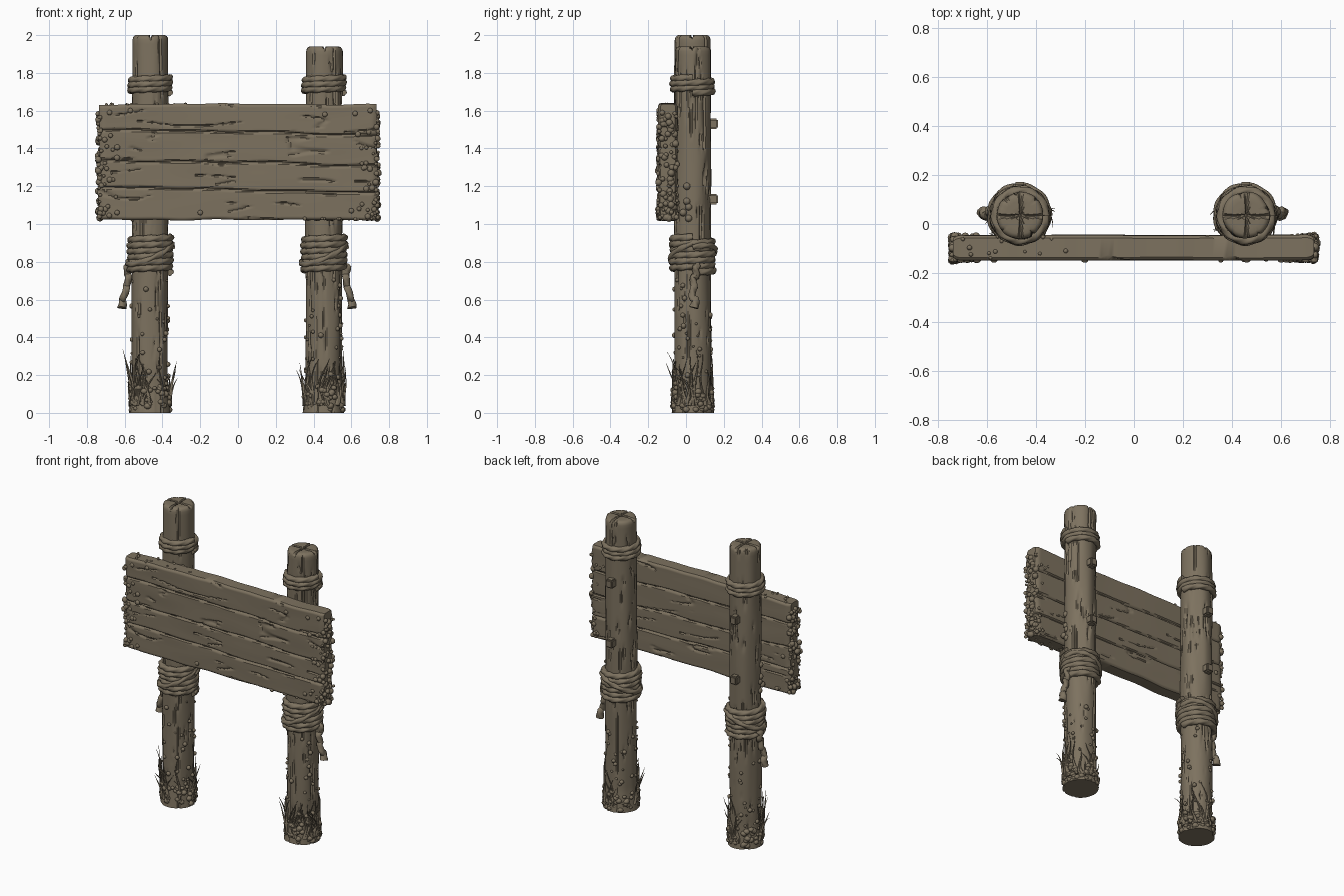
import bpy, bmesh, math, random
from mathutils import Vector, Matrix, noise

if "Cube" in bpy.data.objects:
    bpy.data.objects.remove(bpy.data.objects["Cube"])

random.seed(7)
PY, PR = 0.035, 0.096                       # post centre in y, post radius
POSTS = [("left", -0.465, 2.0), ("right", 0.455, 1.94)]

wood = bpy.data.materials.new("weathered brown")
wood.diffuse_color = (0.205, 0.168, 0.115, 1)
wood.use_nodes = True
wood.node_tree.nodes["Principled BSDF"].inputs["Base Color"].default_value = wood.diffuse_color


def finish(bm, name, angle=40):
    bmesh.ops.recalc_face_normals(bm, faces=bm.faces)
    me = bpy.data.meshes.new(name)
    bm.to_mesh(me)
    bm.free()
    ob = bpy.data.objects.new(name, me)
    bpy.context.collection.objects.link(ob)
    me.materials.append(wood)
    bpy.ops.object.select_all(action='DESELECT')
    ob.select_set(True)
    bpy.context.view_layer.objects.active = ob
    bpy.ops.object.shade_smooth_by_angle(angle=math.radians(angle))


def skin(bm, loops):
    """Join closed loops of points into a capped surface."""
    rows = [[bm.verts.new(p) for p in l] for l in loops]
    n = len(rows[0])
    for a, b in zip(rows, rows[1:]):
        for i in range(n):
            bm.faces.new((a[i], a[(i + 1) % n], b[(i + 1) % n], b[i]))
    bm.faces.new(rows[0])
    bm.faces.new(rows[-1])


def sweep(bm, pts, radius, ref, sides):
    """Tube along pts; radius(i, angle) shapes the section."""
    loops = []
    for i, p in enumerate(pts):
        t = (pts[min(i + 1, len(pts) - 1)] - pts[max(i - 1, 0)]).normalized()
        u = t.cross(ref).normalized()
        v = u.cross(t)
        loops.append([p + (u * math.cos(a) + v * math.sin(a)) * radius(i, a)
                      for a in (2 * math.pi * k / sides for k in range(sides))])
    skin(bm, loops)


def blob(bm, p, r, squash=(1, 1, 1)):
    m = Matrix.Translation(p) @ Matrix.Diagonal((*squash, 1)) @ Matrix.Rotation(random.random() * 6, 4, 'Z')
    bmesh.ops.create_icosphere(bm, subdivisions=2, radius=r, matrix=m)


def on_post(x, a, r, z):
    return Vector((x + r * math.cos(a), PY + r * math.sin(a), z))


# Posts: rounded logs with long vertical cracks and a split top
def build_post(name, cx, h):
    bm, loops, n = bmesh.new(), [], 72

    def radius(a, z):
        c, s = math.cos(a), math.sin(a)
        r = PR + 0.006 * noise.noise(Vector((c * 1.5, s * 1.5, z * 2 + cx)))
        crack = abs(noise.noise(Vector((c * 4.5, s * 4.5, z * 1.6 + cx * 9))))
        patch = noise.noise(Vector((c * 2, s * 2, z * 3 - cx * 5)))
        if crack < 0.07 and patch > -0.1:
            r -= 0.012 * (1 - crack / 0.07)
        return r + 0.014 * max(0, 1 - z / 0.14)

    for k in range(91):
        z = (h - 0.025) * k / 90
        loops.append([on_post(cx, a, radius(a, z), z) for a in (2 * math.pi * i / n for i in range(n))])
    for f, dz in ((0.97, 0.012), (0.9, 0.004), (0.8, 0), (0.6, 0), (0.4, 0), (0.2, 0), (0.06, 0.004)):
        loop = []
        for i in range(n):
            a = 2 * math.pi * i / n
            p = on_post(cx, a, radius(a, h) * f, h - dz)
            if min(abs(p.x - cx - 0.004), abs(p.y - PY + 0.003)) < 0.005:
                p.z -= 0.012
            loop.append(p)
        loops.append(loop)
    skin(bm, loops)
    finish(bm, name)


# Twisted rope coils
def coils(bm, cx, r, z0, z1, turns, thick, tilt=0):
    seg = 90
    pts = []
    for i in range(int(seg * turns) + 1):
        a = 2 * math.pi * i / seg
        z = z0 + (z1 - z0) * i / (seg * turns) + tilt * math.sin(a + 1)
        pts.append(on_post(cx, a, r + 0.003 * math.sin(a * 0.7), z))
    sweep(bm, pts, lambda i, a: thick * (0.72 + 0.32 * abs(math.cos(1.5 * a - i * 0.32))), Vector((0, 0, 1)), 12)


def build_ropes(name, cx):
    bm = bmesh.new()
    coils(bm, cx, 0.102, 1.695, 1.775, 3, 0.019)
    finish(bm, name + "_upper_rope", 60)
    bm = bmesh.new()
    coils(bm, cx, 0.105, 0.745, 0.93, 6, 0.02)
    coils(bm, cx, 0.115, 0.83, 0.85, 1, 0.017, 0.055)
    s = math.copysign(1, cx)
    # Hanging frayed end
    way = [(0.10, 0.79), (0.125, 0.77), (0.115, 0.72), (0.125, 0.66), (0.145, 0.60), (0.15, 0.55)]
    pts = []
    for (xa, za), (xb, zb) in zip(way, way[1:]):
        for k in range(8):
            t = k / 8
            pts.append(Vector((cx + s * (xa + (xb - xa) * t), 0.045 + 0.012 * math.sin(za * 25 + t), za + (zb - za) * t)))
    sweep(bm, pts, lambda i, a: (0.02 + 0.008 * max(0, i - 32) / 8) * (0.72 + 0.3 * abs(math.cos(1.5 * a - i * 0.35))),
          Vector((0, 1, 0)), 12)
    finish(bm, name + "_lower_rope", 60)


# Moss and pebbles on the post, thickest at the foot
def build_post_moss(name, cx):
    bm = bmesh.new()
    for _ in range(85):
        blob(bm, on_post(cx, random.random() * 6.283, 0.1, 0.015 + 0.12 * random.random() ** 1.4),
             random.uniform(0.011, 0.021), (1, 1, 0.85))
    for _ in range(65):
        z = 0.12 + 0.6 * random.random() ** 1.5
        blob(bm, on_post(cx, random.random() * 6.283, 0.097, z), random.uniform(0.006, 0.015))
    s = math.copysign(1, cx)
    for z, dy in ((1.2, -0.03), (1.12, -0.03), (1.09, -0.02), (1.03, -0.02), (1.06, -0.05)):
        blob(bm, Vector((cx + s * 0.088, PY + dy, z)), 0.02)
    finish(bm, name, 60)


# Curved blades growing up around the post foot
def build_grass(name, cx):
    bm = bmesh.new()
    for k in range(30):
        a = random.uniform(-math.pi, 0.2) if k < 24 else random.uniform(0.2, math.pi)
        hgt, bend = random.uniform(0.12, 0.3), random.uniform(-0.5, 0.5)
        out = random.choice((0, 0.005, 0.01, 0.045)) if abs(math.sin(a)) < 0.8 else 0.006
        pts = []
        for i in range(9):
            t = i / 8
            pts.append(on_post(cx, a + bend * t * t + 0.12 * math.sin(t * 6 + k),
                               0.106 - 0.006 * t + out * t * t, 0.04 + hgt * t))
        sweep(bm, pts, lambda i, q: 0.0105 * (1 - i / 8.6), Vector((math.cos(a), math.sin(a), 0.1)), 6)
    finish(bm, name, 60)


# Square pegs through the back of each post
def build_pegs(name, cx):
    bm = bmesh.new()
    for z in (1.53, 1.13):
        m = Matrix.Translation((cx, 0.14, z)) @ Matrix.Diagonal((0.05, 0.06, 0.056, 1))
        bmesh.ops.create_cube(bm, size=1, matrix=m)
    bmesh.ops.bevel(bm, geom=bm.edges[:], offset=0.008, segments=2, affect='EDGES')
    finish(bm, name)


for side, cx, h in POSTS:
    build_post(side + "_post", cx, h)
    build_ropes(side, cx)
    build_post_moss(side + "_post_moss", cx)
    build_grass(side + "_grass", cx)
    build_pegs(side + "_back_pegs", cx)


# Sign board: one slab with plank seams, grain cracks and worn edges
def board_depth(x, z, side):
    d = 0.003 * noise.noise(Vector((x * 3, z * 9, side * 5)))
    for k, seam in enumerate((1.18, 1.325, 1.485)):
        line = seam - 0.02 * x + 0.014 * noise.noise(Vector((x * 3, k * 7, 1)))
        e = abs(z - line)
        if e < 0.008:
            d -= 0.013 * (1 - e / 0.008)
    g = abs(noise.noise(Vector((x * 2.2 + side * 9, z * 13, 3))))
    if g < 0.06 and noise.noise(Vector((x * 4, z * 8, side * 3 + 8))) > 0.12:
        d -= 0.01 * (1 - g / 0.06)
    return d


bm, loops = bmesh.new(), []
NX, NZ = 110, 96
for i in range(NX + 1):
    u = -1 + 2 * i / NX
    x = u * 0.735
    top = 1.637 + 0.009 * noise.noise(Vector((x * 5, 0, 2))) - 0.006 * abs(x)
    bot = 1.022 + 0.009 * noise.noise(Vector((x * 5, 4, 2)))
    rim = 0.012 * max(0, (abs(u) - 0.975) / 0.025)
    loop = []
    for side, y in ((-1, -0.148), (1, -0.045)):
        for j in range(NZ + 1):
            t = j / NZ if side < 0 else 1 - j / NZ
            z = bot + (top - bot) * t
            edge = 0.012 * max(0, 1 - min(t, 1 - t) / 0.015)
            ragged = u * 0.014 * noise.noise(Vector((u * 2, z * 9, 6))) * abs(u) ** 8
            loop.append(Vector((x + ragged, y + side * (board_depth(x, z, side) - rim - edge), z)))
    loops.append(loop)
skin(bm, loops)
finish(bm, "sign_board", 35)

# Moss clusters along both board ends and lower corners
bm = bmesh.new()
for s in (-1, 1):
    for _ in range(75):
        z = 1.03 + 0.56 * random.random() ** 1.3
        blob(bm, Vector((s * random.uniform(0.725, 0.742), random.uniform(-0.148, -0.045), z)),
             random.uniform(0.009, 0.02))
    for _ in range(45):
        t = random.random() ** 1.7
        x = s * (0.735 - 0.1 * random.random() ** 2)
        blob(bm, Vector((x, random.choice((-0.148, -0.148, -0.045)), 1.04 + 0.5 * t)),
             random.uniform(0.007, 0.016), (1, 0.7, 1))
for _ in range(32):
    blob(bm, Vector((0.73 - 0.38 * random.random() ** 1.3, random.uniform(-0.15, -0.05), 1.028)),
         random.uniform(0.007, 0.014))
for _ in range(14):
    blob(bm, Vector((random.uniform(-0.7, -0.25), random.uniform(-0.14, -0.05), 1.632)), random.uniform(0.006, 0.011))
finish(bm, "board_moss", 60)

# Nail heads on the board front
bm = bmesh.new()
for x, z in ((-0.68, 1.59), (-0.57, 1.6), (0.46, 1.58), (0.62, 1.585), (0.7, 1.6), (-0.64, 1.06), (-0.2, 1.06), (0.6, 1.07)):
    blob(bm, Vector((x, -0.149, z)), 0.014, (1, 0.6, 1))
finish(bm, "nail_heads", 60)
